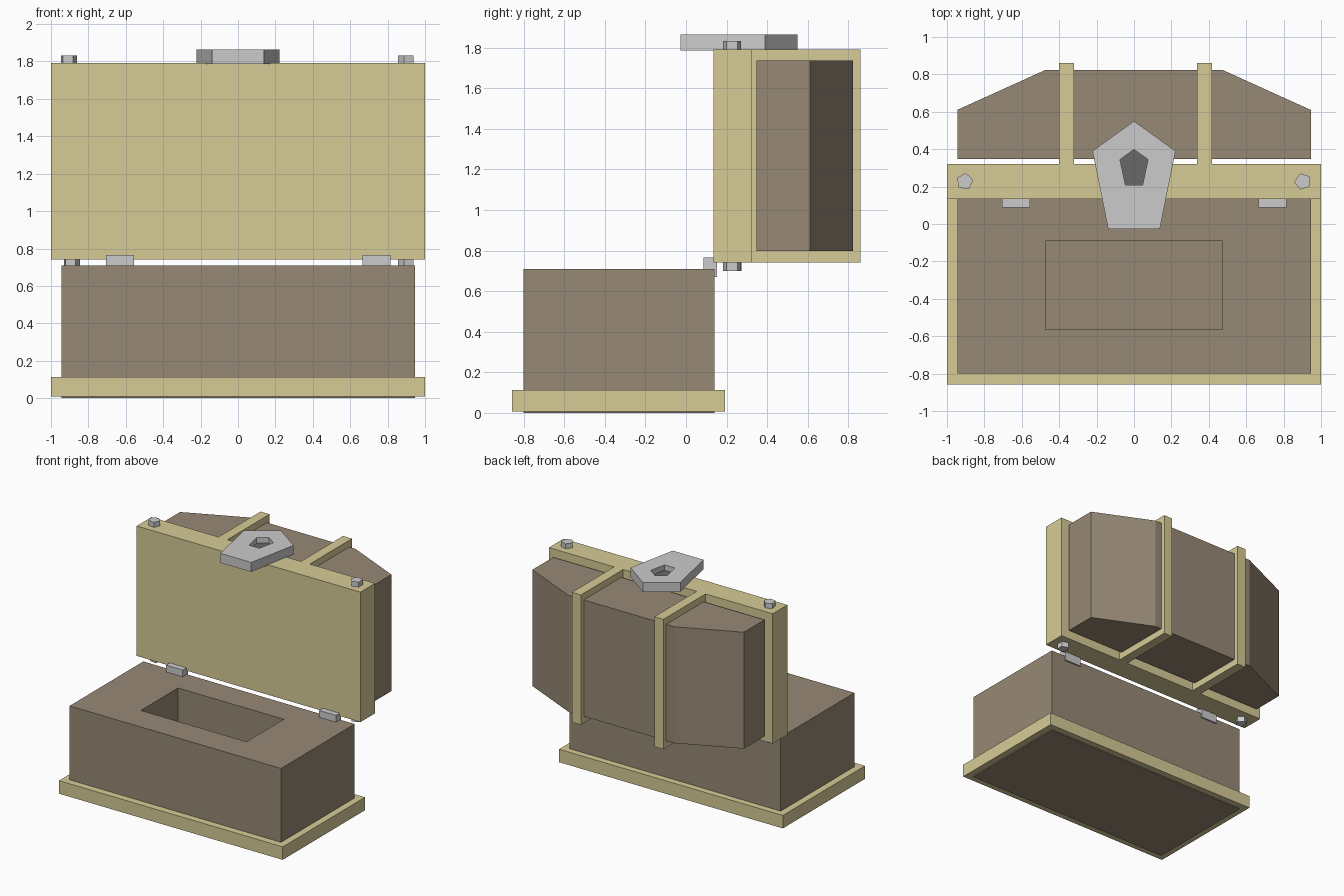
import bpy, bmesh, math

if "Cube" in bpy.data.objects:
    bpy.data.objects.remove(bpy.data.objects["Cube"])


def material(name, rgb):
    m = bpy.data.materials.new(name)
    m.diffuse_color = (*rgb, 1)
    m.use_nodes = True
    m.node_tree.nodes["Principled BSDF"].inputs["Base Color"].default_value = m.diffuse_color
    return m


WOOD = material("brown_wood", (0.31, 0.25, 0.18))
TRIM = material("pale_trim", (0.68, 0.60, 0.31))
DARK = material("keyhole_dark", (0.14, 0.14, 0.14))


def prism(name, outline, z0, z1, mat=None, hole=None, floor=None, hole_mat=None):
    """Extrude an xy outline; optionally sink a matching outline into the top."""
    bm = bmesh.new()

    def ring(pts, z):
        return [bm.verts.new((x, y, z)) for x, y in pts]

    def bridge(a, b):
        for i in range(len(a)):
            j = (i + 1) % len(a)
            bm.faces.new((a[i], a[j], b[j], b[i]))

    low, top = ring(outline, z0), ring(outline, z1)
    bm.faces.new(low)
    bridge(low, top)
    last = None
    if hole:
        rim, sunk = ring(hole, z1), ring(hole, floor)
        bridge(top, rim)
        bridge(rim, sunk)
        last = bm.faces.new(sunk)
    else:
        bm.faces.new(top)
    bmesh.ops.recalc_face_normals(bm, faces=bm.faces)
    if hole_mat:
        last.material_index = 1
    me = bpy.data.meshes.new(name)
    ob = bpy.data.objects.new(name, me)
    bpy.context.collection.objects.link(ob)
    if hole_mat:
        me.materials.append(mat)
        me.materials.append(hole_mat)
    elif mat:
        me.materials.append(mat)
    bm.to_mesh(me)
    bm.free()
    return ob


def rect(x0, x1, y0, y1):
    return [(x0, y0), (x1, y0), (x1, y1), (x0, y1)]


def pentagon(cx, cy, r, deg):
    return [(cx + r * math.cos(math.radians(deg + 72 * i)),
             cy + r * math.sin(math.radians(deg + 72 * i))) for i in range(5)]


# Chest body with its open compartment, and the base trim
prism("chest_body", rect(-0.945, 0.945, -0.80, 0.14), 0, 0.71, WOOD,
      hole=rect(-0.473, 0.473, -0.565, -0.09), floor=0.2)
prism("base_trim", rect(-1, 1, -0.857, 0.192), 0.008, 0.113, TRIM)

# Opened lid: rim slab, faceted shell and two straps
prism("lid_rim", rect(-1, 1, 0.135, 0.322), 0.742, 1.792, TRIM)
prism("lid_shell", [(-0.945, 0.347), (0.945, 0.347), (0.945, 0.61),
                    (0.473, 0.824), (-0.473, 0.824), (-0.945, 0.61)], 0.797, 1.738, WOOD)
for side, x in (("left", -0.36), ("right", 0.377)):
    prism(f"lid_strap_{side}", rect(x - 0.04, x + 0.04, 0.32, 0.86), 0.742, 1.792, TRIM)

# Hinges
for side, x in (("left", -0.63), ("right", 0.74)):
    prism(f"hinge_{side}", rect(x - 0.075, x + 0.075, 0.087, 0.152), 0.67, 0.765)

# Five-sided bolts at both ends of the lid rim
for where, x, turn, z0, z1 in (("top_left", -0.905, 82, 1.785, 1.832),
                               ("top_right", 0.902, 180, 1.785, 1.832),
                               ("bottom_left", -0.89, 82, 0.70, 0.75),
                               ("bottom_right", 0.902, 180, 0.70, 0.75)):
    prism(f"bolt_{where}", pentagon(x, 0.227, 0.046, turn), z0, z1)

# Latch plate with a sunken keyhole
prism("latch", [(-0.138, -0.028), (0.138, -0.028), (0.222, 0.39), (0, 0.55), (-0.222, 0.39)],
      1.787, 1.864,
      hole=[(-0.046, 0.208), (0.046, 0.208), (0.075, 0.345), (0, 0.398), (-0.075, 0.345)],
      floor=1.82, hole_mat=DARK)
